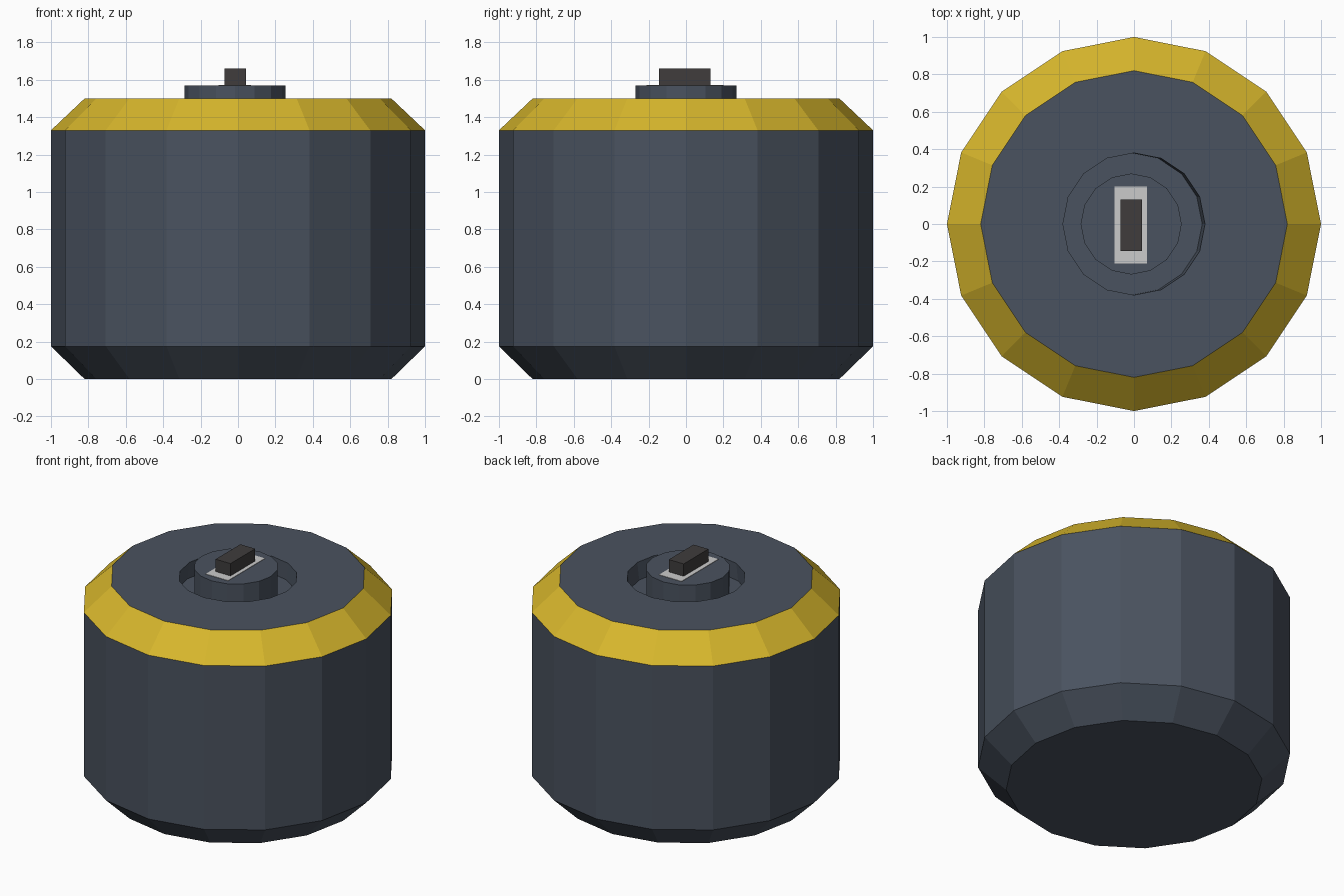
import bpy, bmesh
from math import cos, sin, pi

if "Cube" in bpy.data.objects:
    bpy.data.objects.remove(bpy.data.objects["Cube"])

N = 16   # sides of every round part


def material(name, rgb):
    m = bpy.data.materials.new(name)
    m.diffuse_color = (*rgb, 1)
    m.use_nodes = True
    m.node_tree.nodes["Principled BSDF"].inputs["Base Color"].default_value = m.diffuse_color
    return m


SLATE = material("slate", (0.068, 0.085, 0.115))
YELLOW = material("yellow", (0.68, 0.47, 0.025))
LIGHT = material("light_grey", (0.55, 0.55, 0.55))
DARK = material("dark", (0.05, 0.046, 0.046))


def lathe(name, profile, mats, cap_start=True):
    """Revolve (radius, z, centre_x, material index of the band below) rings and cap both ends."""
    bm = bmesh.new()
    rings = [[bm.verts.new((cx + r * cos(2 * pi * i / N), r * sin(2 * pi * i / N), z))
              for i in range(N)] for r, z, cx, _ in profile]
    for k in range(1, len(rings)):
        a, b = rings[k - 1], rings[k]
        for i in range(N):
            j = (i + 1) % N
            bm.faces.new((a[i], a[j], b[j], b[i])).material_index = profile[k][3]
    bm.faces.new(rings[0][::-1])
    bm.faces.new(rings[-1])
    me = bpy.data.meshes.new(name)
    bm.to_mesh(me)
    bm.free()
    for m in mats:
        me.materials.append(m)
    ob = bpy.data.objects.new(name, me)
    bpy.context.collection.objects.link(ob)
    return ob


def box(name, lo, hi, mat):
    bpy.ops.mesh.primitive_cube_add(size=1, location=[(a + b) / 2 for a, b in zip(lo, hi)])
    ob = bpy.context.object
    ob.name = name
    ob.scale = [b - a for a, b in zip(lo, hi)]
    ob.data.materials.append(mat)


# Drum with yellow upper bevel, sunken ring and raised centre boss
CX = -0.015
lathe("drum_body", [
    (0.82, 0, 0, 0),
    (1, 0.175, 0, 0),
    (1, 1.33, 0, 0),
    (0.82, 1.5, 0, 1),
    (0.38, 1.5, 0, 0),
    (0.38, 1.38, CX, 0),
    (0.27, 1.38, CX, 0),
    (0.27, 1.57, CX, 0),
], [SLATE, YELLOW])

# Switch plate and switch on the boss
box("switch_plate", (-0.105, -0.21, 1.55), (0.07, 0.2, 1.573), LIGHT)
box("switch", (-0.073, -0.145, 1.56), (0.043, 0.13, 1.66), DARK)
